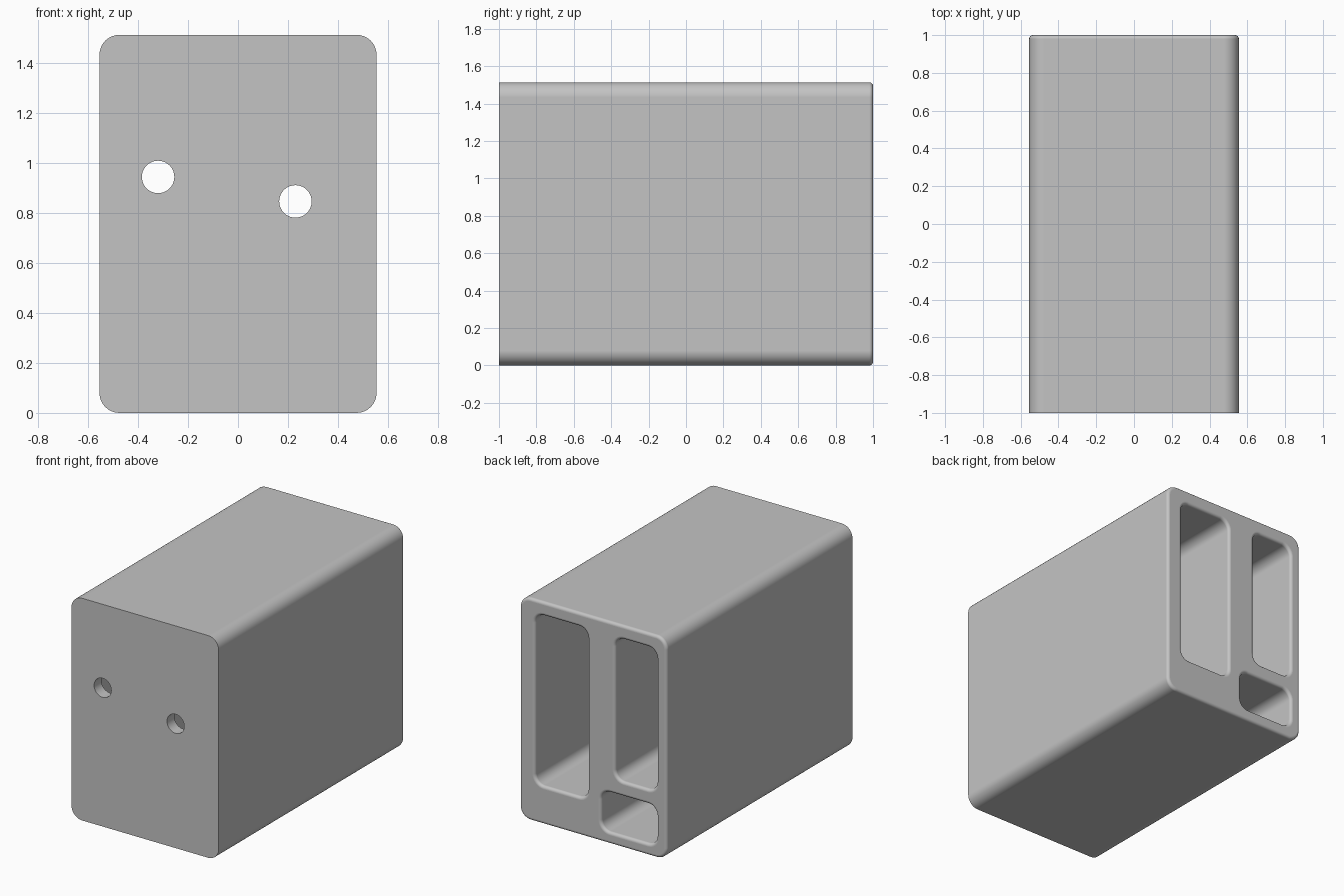
import bpy
import bmesh
from math import sin, cos, pi, radians

cube = bpy.data.objects.get("Cube")
if cube:
    bpy.data.objects.remove(cube, do_unlink=True)

FRONT, BACK = -1.0, 1.0
WIDTH, HEIGHT, CORNER = 1.11, 1.514, 0.08
FILLET, WALL, STEPS = 0.02, 0.08, 8

# Pocket openings: right x, left x, bottom z, top z, and the screw hole centre
POCKETS = [
    (0.022, 0.458, 0.24, 1.44, (0.23, 0.847)),
    (-0.498, -0.146, 0.43, 1.44, (-0.32, 0.945)),
    (-0.498, -0.04, 0.06, 0.37, None),
]
HOLE_RADIUS = 0.065

bm = bmesh.new()


def rounded_loop(x0, x1, z0, z1, radius, inset, y):
    """Ring of vertices around a rounded rectangle, moved inwards by inset."""
    ring = []
    centres = [(x1 - radius, z1 - radius), (x0 + radius, z1 - radius),
               (x0 + radius, z0 + radius), (x1 - radius, z0 + radius)]
    for corner, (cx, cz) in enumerate(centres):
        for i in range(STEPS + 1):
            a = (corner + i / STEPS) * pi / 2
            r = radius - inset
            ring.append(bm.verts.new((cx + r * cos(a), y, cz + r * sin(a))))
    return ring


def circle_loop(cx, cz, radius, y, count=40):
    angles = [2 * pi * i / count for i in range(count)]
    return [bm.verts.new((cx + radius * cos(a), y, cz + radius * sin(a))) for a in angles]


def loft(rings):
    for a, b in zip(rings, rings[1:]):
        for i in range(len(a)):
            j = (i + 1) % len(a)
            bm.faces.new((a[i], a[j], b[j], b[i]))


def cap(loops, direction):
    """Fill a flat face bounded by an outline and any openings."""
    edges = [bm.edges.get((r[i - 1], r[i])) for r in loops for i in range(len(r))]
    bmesh.ops.triangle_fill(bm, edges=edges, use_beauty=True, normal=(0, direction, 0))
    for e in edges:
        e.smooth = False


# Outer shell with a softened back edge
size = (-WIDTH / 2, WIDTH / 2, 0, HEIGHT, CORNER)
arc = [i / STEPS * pi / 2 for i in range(STEPS + 1)]
shell = [rounded_loop(*size, 0, FRONT)]
shell += [rounded_loop(*size, FILLET * (1 - cos(a)), BACK - FILLET * (1 - sin(a))) for a in arc]
loft(shell)

back_loops, front_loops = [shell[-1]], [shell[0]]
floors = []

# Pockets with rounded rims, and screw holes through the front wall
for x0, x1, z0, z1, hole in POCKETS:
    area = (x0, x1, z0, z1, 0.085)
    rings = [rounded_loop(*area, FILLET * (1 - cos(a)), BACK - FILLET * sin(a)) for a in arc]
    # the rim curves from the back face into the straight pocket wall
    for ring, a in zip(rings, arc):
        for v in ring:
            v.co.y = BACK - FILLET * (1 - cos(a))
    bmesh.ops.delete(bm, geom=[v for r in rings for v in r], context='VERTS')
    rings = [rounded_loop(*area, FILLET * sin(a), BACK - FILLET * (1 - cos(a))) for a in arc]
    rings.append(rounded_loop(*area, FILLET, FRONT + WALL))
    loft(rings)
    back_loops.append(rings[0])
    floor = [rings[-1]]
    if hole:
        outer = circle_loop(*hole, HOLE_RADIUS, FRONT)
        inner = circle_loop(*hole, HOLE_RADIUS, FRONT + WALL)
        loft([outer, inner])
        front_loops.append(outer)
        floor.append(inner)
    floors.append(floor)

cap(back_loops, 1)
cap(front_loops, -1)
for floor in floors:
    cap(floor, 1)
bmesh.ops.recalc_face_normals(bm, faces=bm.faces[:])
for f in bm.faces:
    f.smooth = True

mesh = bpy.data.meshes.new("pocketed_block")
bm.to_mesh(mesh)
bm.free()
block = bpy.data.objects.new("pocketed_block", mesh)
bpy.context.collection.objects.link(block)

# Plain grey material
grey = bpy.data.materials.new("plain_grey")
grey.use_nodes = True
colour = (0.55, 0.55, 0.55, 1)
grey.diffuse_color = colour
grey.node_tree.nodes["Principled BSDF"].inputs["Base Color"].default_value = colour
mesh.materials.append(grey)

# Smooth fillets while the large sides stay flat
bpy.context.view_layer.objects.active = block
block.select_set(True)
bpy.ops.object.shade_smooth_by_angle(angle=radians(30), keep_sharp_edges=True)
normals = block.modifiers.new("flat_sides", 'WEIGHTED_NORMAL')
normals.keep_sharp = True
